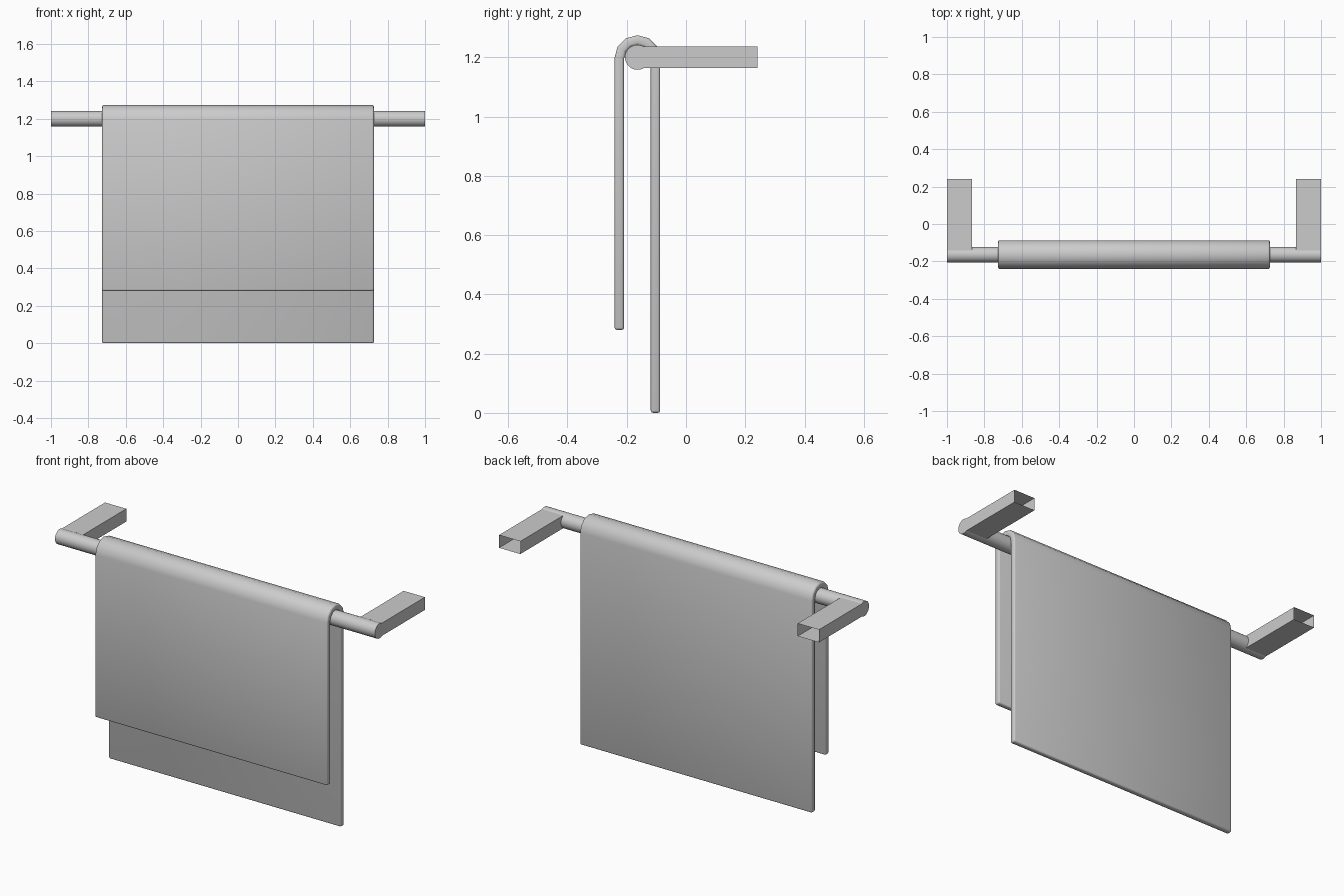
import bpy, bmesh, math
from mathutils import Vector

cube = bpy.data.objects.get("Cube")
if cube:
    bpy.data.objects.remove(cube, do_unlink=True)

grey = bpy.data.materials.new("plain grey")
grey.use_nodes = True
grey.diffuse_color = (0.6, 0.6, 0.6, 1)
grey.node_tree.nodes["Principled BSDF"].inputs["Base Color"].default_value = (0.6, 0.6, 0.6, 1)

BAR_Y, BAR_Z, BAR_R = -0.164, 1.2, 0.042


def finish(name, bm, smooth=True):
    mesh = bpy.data.meshes.new(name)
    bm.to_mesh(mesh)
    bm.free()
    mesh.materials.append(grey)
    obj = bpy.data.objects.new(name, mesh)
    bpy.context.collection.objects.link(obj)
    bpy.ops.object.select_all(action="DESELECT")
    bpy.context.view_layer.objects.active = obj
    obj.select_set(True)
    if smooth:
        bpy.ops.object.shade_smooth_by_angle(angle=math.radians(40))
    return obj


def sweep_x(bm, points, x0, x1, closed=False):
    """Extrude a (y, z) outline along x into a strip of quads."""
    a = [bm.verts.new((x0, y, z)) for y, z in points]
    b = [bm.verts.new((x1, y, z)) for y, z in points]
    n = len(points)
    for i in range(n if closed else n - 1):
        j = (i + 1) % n
        bm.faces.new((a[i], a[j], b[j], b[i]))
    if closed:
        bm.faces.new(a)
        bm.faces.new(b)
    bmesh.ops.recalc_face_normals(bm, faces=bm.faces[:])


# Round rail, running the full width
bm = bmesh.new()
sides = 32
circle = [(BAR_Y + BAR_R * math.cos(t), BAR_Z + BAR_R * math.sin(t))
          for t in (2 * math.pi * i / sides for i in range(sides))]
sweep_x(bm, circle, -1, 1, closed=True)
finish("rail", bm)

# Hollow wall brackets, open at the wall end
for name, side in (("left_bracket", 1), ("right_bracket", -1)):
    bm = bmesh.new()
    bmesh.ops.create_cube(bm, size=1)
    for v in bm.verts:
        v.co = Vector((side * (0.9335 + v.co.x * 0.133),
                       0.241 if v.co.y > 0 else BAR_Y,
                       BAR_Z + v.co.z * 0.072))
    ends = [f for f in bm.faces if abs(f.normal.y) > 0.9]
    bmesh.ops.delete(bm, geom=ends, context="FACES_ONLY")
    bmesh.ops.recalc_face_normals(bm, faces=bm.faces[:])
    finish(name, bm, smooth=False)

# Towel folded over the rail: short front drop, long back drop
fold_r, fold_z, thick, steps = 0.061, 1.197, 0.032, 6
path = [(BAR_Y - fold_r, 0.28)]
path += [(BAR_Y - fold_r * math.cos(math.pi * i / steps),
          fold_z + fold_r * math.sin(math.pi * i / steps)) for i in range(steps + 1)]
path += [(BAR_Y + fold_r, 0)]
bm = bmesh.new()
sweep_x(bm, path, -0.726, 0.726)
towel = finish("towel", bm)
solid = towel.modifiers.new("thickness", "SOLIDIFY")
solid.thickness, solid.offset, solid.use_even_offset = thick, 0, True
bevel = towel.modifiers.new("soft hems", "BEVEL")
bevel.width, bevel.segments = 0.008, 2
bevel.limit_method, bevel.angle_limit = "ANGLE", math.radians(50)
for mod in (solid, bevel):
    bpy.ops.object.modifier_apply(modifier=mod.name)
bpy.ops.object.shade_smooth_by_angle(angle=math.radians(50))
